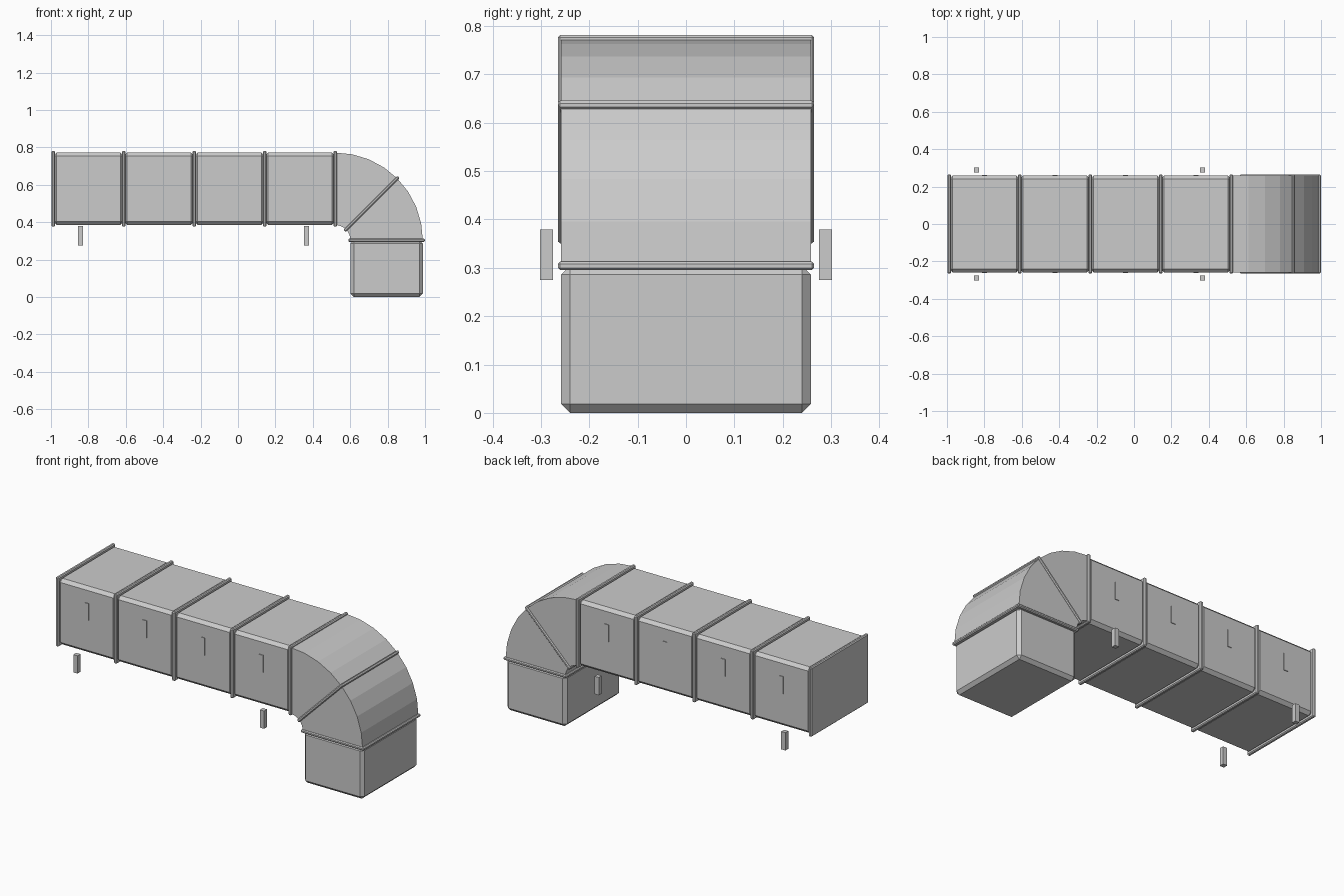
import bpy, bmesh, math
from mathutils import Matrix, Vector

if "Cube" in bpy.data.objects:
    bpy.data.objects.remove(bpy.data.objects["Cube"])

PITCH, X0 = 0.377, -0.988           # section length, first joint
CX, CZ = X0 + 4 * PITCH, 0.304      # elbow bend centre
R_IN, R_OUT = 0.081, 0.468
R_MID, SIZE = (R_IN + R_OUT) / 2, R_OUT - R_IN
HALF_Y = 0.258


def box(name, centre, size, bevel=0.0, angle=0.0):
    bm = bmesh.new()
    bmesh.ops.create_cube(bm, size=1.0)
    bmesh.ops.scale(bm, vec=size, verts=bm.verts)
    if bevel:
        bmesh.ops.bevel(bm, geom=bm.edges[:], offset=bevel, segments=1,
                        affect='EDGES', profile=0.5)
    bm.transform(Matrix.Translation(centre) @ Matrix.Rotation(angle, 4, 'Y'))
    return finish(name, bm)


def finish(name, bm):
    bmesh.ops.recalc_face_normals(bm, faces=bm.faces)
    mesh = bpy.data.meshes.new(name)
    bm.to_mesh(mesh)
    bm.free()
    ob = bpy.data.objects.new(name, mesh)
    bpy.context.collection.objects.link(ob)
    return ob


# Straight horizontal sections with small side tabs
for i in range(4):
    x = X0 + (i + 0.5) * PITCH
    box(f"duct_section_{i+1}", (x, 0, CZ + R_MID), (PITCH, 2 * HALF_Y, SIZE), 0.018)
    for s in (-1, 1):
        box(f"side_tab_{i+1}", (x, s * (HALF_Y - 0.01), 0.63), (0.027, 0.028, 0.1))

# Flanges at the straight joints
for i in range(5):
    box(f"joint_flange_{i+1}", (X0 + i * PITCH, 0, CZ + R_MID),
        (0.02, 0.53, SIZE + 0.018), 0.005)

# Flanges in the middle and at the end of the elbow
for a in (45, 90):
    t = math.radians(a)
    box(f"elbow_flange_{a}", (CX + R_MID * math.sin(t), 0, CZ + R_MID * math.cos(t)),
        (0.018, 0.53, SIZE + 0.022), 0.005, t)

# Faceted elbow: quarter ring extruded across the width
SEG = 8
bm = bmesh.new()
rings = []
for k in range(SEG + 1):
    t = math.pi / 2 * k / SEG
    rings.append([bm.verts.new((CX + r * math.sin(t), y, CZ + r * math.cos(t)))
                  for r, y in ((R_IN, -HALF_Y), (R_OUT, -HALF_Y),
                               (R_OUT, HALF_Y), (R_IN, HALF_Y))])
for a, b in zip(rings, rings[1:]):
    for j in range(4):
        bm.faces.new((a[j], a[(j + 1) % 4], b[(j + 1) % 4], b[j]))
bm.faces.new(rings[0])
bm.faces.new(rings[-1])
finish("elbow", bm)

# Vertical outlet section
box("outlet_section", (CX + R_MID, 0, CZ / 2), (SIZE, 2 * HALF_Y, CZ), 0.018)

# Hanging support posts
for x in (-0.842, 0.367):
    for s in (-1, 1):
        box("support_post", (x, s * 0.2885, 0.327), (0.027, 0.027, 0.104))
